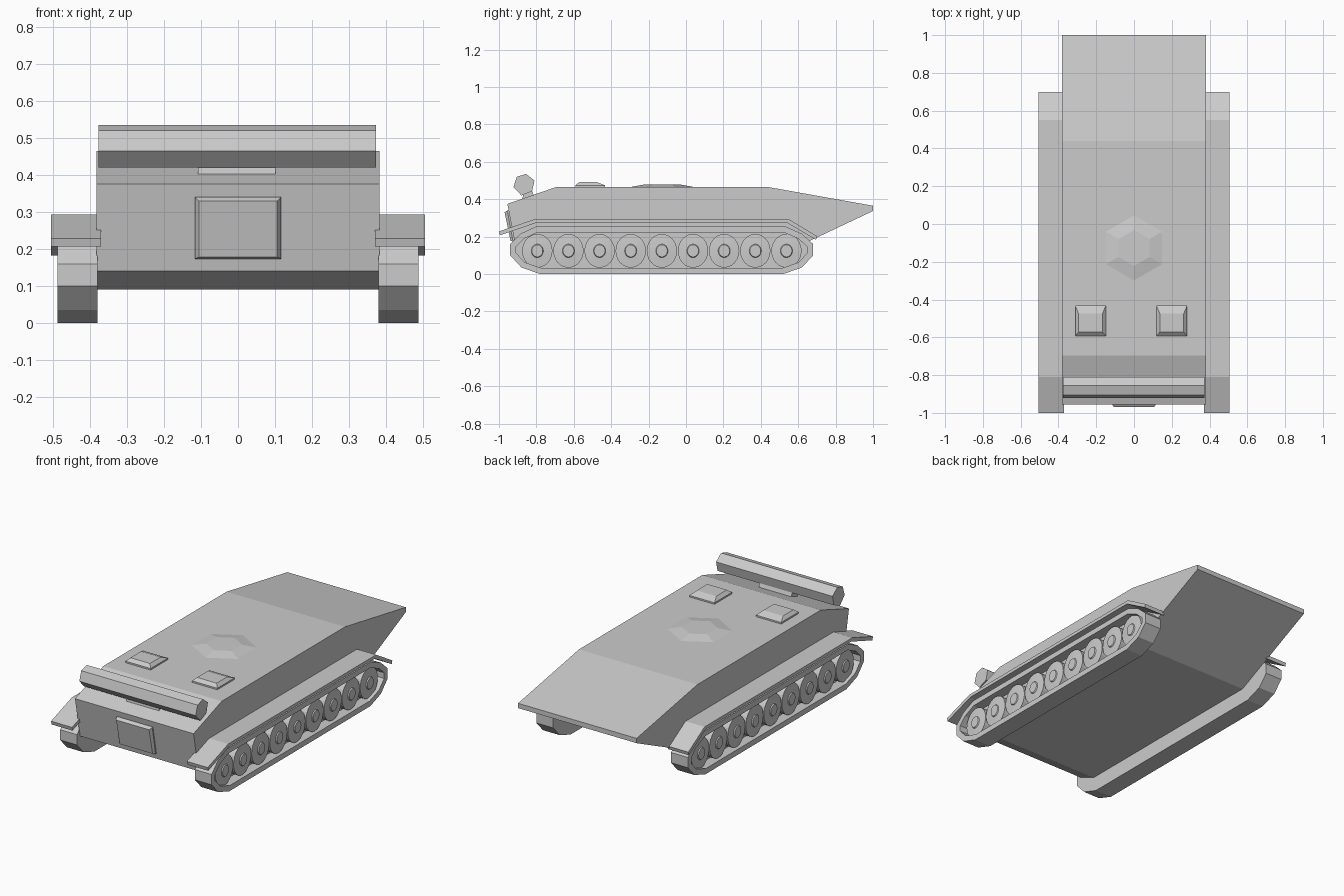
import bpy, bmesh, math
from mathutils import Vector

if "Cube" in bpy.data.objects:
    bpy.data.objects.remove(bpy.data.objects["Cube"])


def finish(name, bm, mirror=False):
    bmesh.ops.recalc_face_normals(bm, faces=bm.faces[:])
    me = bpy.data.meshes.new(name)
    bm.to_mesh(me)
    bm.free()
    ob = bpy.data.objects.new(name, me)
    bpy.context.collection.objects.link(ob)
    if mirror:
        ob.modifiers.new("mirror", 'MIRROR').use_mirror_merge = False
    return ob


def loft(bm, rings):
    """Skin equal-length point rings and cap both ends; returns the last cap."""
    loops = [[bm.verts.new(p) for p in r] for r in rings]
    n = len(loops[0])
    for a, b in zip(loops, loops[1:]):
        for i in range(n):
            j = (i + 1) % n
            bm.faces.new((a[i], a[j], b[j], b[i]))
    bm.faces.new(loops[0][::-1])
    return bm.faces.new(loops[-1])


def prism(name, profile, x0, x1, mirror=False):
    bm = bmesh.new()
    loft(bm, [[(x, y, z) for y, z in profile] for x in (x0, x1)])
    return finish(name, bm, mirror)


def rect(x0, x1, y0, y1, z):
    return [(x0, y0, z), (x1, y0, z), (x1, y1, z), (x0, y1, z)]


# Hull with wedge-shaped tail
prism("hull", [(-0.955, 0.375), (-0.695, 0.465), (0.44, 0.465), (1.0, 0.365),
               (1.0, 0.337), (0.477, 0.09), (-0.80, 0.09), (-0.91, 0.14)],
      -0.382, 0.382)

# Tracks: closed band with a recessed outer side
track = [(-0.78, 0), (-0.88, 0.035), (-0.94, 0.1), (-0.94, 0.16),
         (-0.885, 0.215), (-0.80, 0.255), (0.53, 0.255), (0.62, 0.215),
         (0.68, 0.16), (0.68, 0.1), (0.62, 0.035), (0.52, 0)]
bm = bmesh.new()
cap = loft(bm, [[(x, y, z) for y, z in track] for x in (0.38, 0.488)])
bm.normal_update()
bmesh.ops.recalc_face_normals(bm, faces=bm.faces[:])
bmesh.ops.inset_region(bm, faces=[cap], thickness=0.032, use_even_offset=True)
ext = bmesh.ops.extrude_face_region(bm, geom=[cap])
bmesh.ops.translate(bm, vec=Vector((-0.06, 0, 0)),
                    verts=[g for g in ext['geom'] if isinstance(g, bmesh.types.BMVert)])
if cap.is_valid:
    bm.faces.remove(cap)
finish("track", bm, True)

# Fenders
prism("fender", [(-1.0, 0.228), (-0.81, 0.293), (0.55, 0.293), (0.70, 0.203),
                 (0.695, 0.183), (0.54, 0.274), (-0.80, 0.274), (-0.995, 0.207)],
      0.37, 0.505, True)

# Road wheels with a small hub
for i in range(9):
    cy, n = -0.795 + i * 0.1665, 24
    bm = bmesh.new()
    loft(bm, [[(x, cy + 0.081 * s * math.cos(2 * math.pi * k / n),
                0.124 + 0.09 * s * math.sin(2 * math.pi * k / n)) for k in range(n)]
              for x, s in ((0.42, 1), (0.468, 1), (0.472, 0.4), (0.478, 0.36))])
    finish("road_wheel", bm, True)

# Sloped front door
bm = bmesh.new()
loft(bm, [[(-w, yt, t), (w, yt, t), (w, yb, b), (-w, yb, b)]
          for w, yt, t, yb, b in ((0.116, -0.94, 0.340, -0.905, 0.172),
                                  (0.116, -0.955, 0.340, -0.925, 0.174),
                                  (0.106, -0.970, 0.330, -0.938, 0.178))])
finish("front_door", bm)

# Roof hatches
for cx in (-0.23, 0.2):
    bm = bmesh.new()
    loft(bm, [rect(cx - 0.081, cx + 0.081, -0.592, -0.432, 0.45),
              rect(cx - 0.081, cx + 0.081, -0.592, -0.432, 0.474),
              rect(cx - 0.063, cx + 0.063, -0.572, -0.475, 0.491)])
    finish("roof_hatch", bm)

# Six-sided roof mount
bm = bmesh.new()
loft(bm, [[(r * math.sin(math.pi * k / 3), -0.127 + r * math.cos(math.pi * k / 3), z)
           for k in range(6)] for r, z in ((0.172, 0.455), (0.172, 0.465), (0.095, 0.479))])
finish("roof_mount", bm)

# Cross bar on the nose and its bracket
prism("cross_bar", [(-0.905, 0.52), (-0.855, 0.535), (-0.81, 0.50),
                    (-0.823, 0.443), (-0.88, 0.42), (-0.922, 0.465)], -0.377, 0.373)
prism("bar_bracket", [(-0.875, 0.40), (-0.868, 0.44), (-0.825, 0.45), (-0.81, 0.41)],
      -0.108, 0.102)
